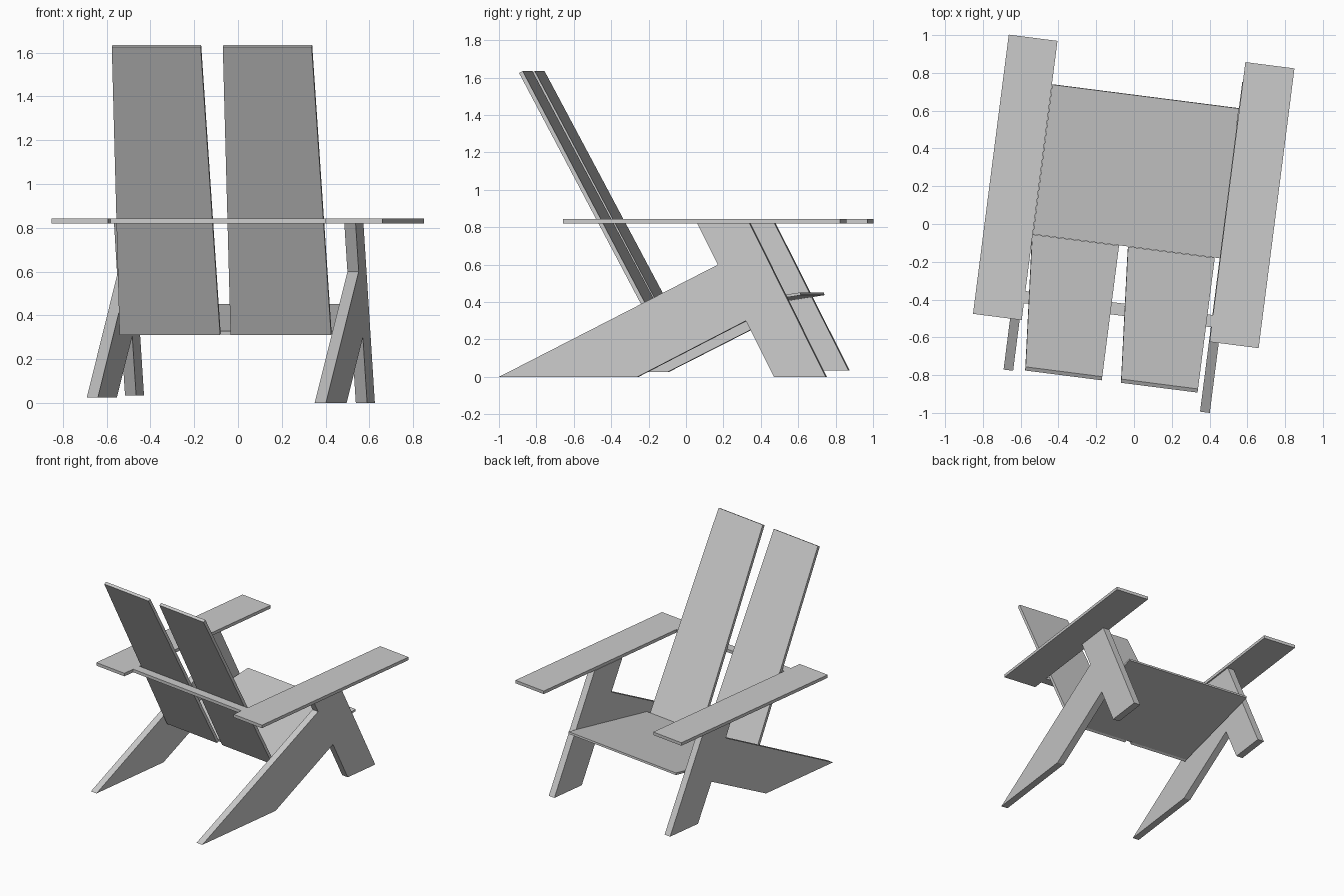
import bpy, bmesh
from math import radians
from mathutils import Vector, Matrix

if "Cube" in bpy.data.objects:
    bpy.data.objects.remove(bpy.data.objects["Cube"])

# The whole chair is turned slightly about the vertical axis
TURN = Matrix.Rotation(radians(-7.3), 4, 'Z')


def prism(name, pts, sweep):
    """Flat polygon swept along a vector into a closed board."""
    bm = bmesh.new()
    face = bm.faces.new([bm.verts.new(p) for p in pts])
    ext = bmesh.ops.extrude_face_region(bm, geom=[face], use_keep_orig=True)
    moved = [g for g in ext["geom"] if isinstance(g, bmesh.types.BMVert)]
    bmesh.ops.translate(bm, verts=moved, vec=Vector(sweep))
    bmesh.ops.recalc_face_normals(bm, faces=bm.faces)
    bm.transform(TURN)
    me = bpy.data.meshes.new(name)
    bm.to_mesh(me)
    bm.free()
    ob = bpy.data.objects.new(name, me)
    bpy.context.collection.objects.link(ob)
    return ob


def side_board(name, profile, x0, x1):
    """Side profile (y, z) swept across x."""
    return prism(name, [(x0, y, z) for y, z in profile], (x1 - x0, 0, 0))


def flat_board(name, x0, x1, y0, y1, z0=0.82, z1=0.843):
    return side_board(name, [(y0, z0), (y1, z0), (y1, z1), (y0, z1)], x0, x1)


# Side frames: long rear leg joined to a slanted front leg
side_board("right_side_frame",
           [(-0.941, 0), (-0.195, 0), (0.39, 0.30), (0.541, 0),
            (0.820, 0), (0.41, 0.82), (0.128, 0.82), (0.239, 0.60)],
           0.473, 0.525)
side_board("left_side_frame",
           [(-0.852, 0.025), (-0.170, 0.025), (0.385, 0.305), (0.523, 0.035),
            (0.807, 0.035), (0.409, 0.82), (0.128, 0.82), (0.239, 0.585)],
           -0.587, -0.536)

# Armrests and the rail that joins them behind the back
flat_board("left_armrest", -0.785, -0.525, -0.580, 0.910)
flat_board("right_armrest", 0.476, 0.738, -0.568, 0.925)
flat_board("back_rail", -0.525, 0.476, -0.490, -0.425)

# Seat panel, rising to the front
side_board("seat", [(-0.122, 0.328), (0.677, 0.452), (0.679, 0.437), (-0.120, 0.313)],
           -0.523, 0.473)

# Two identical tapered back slats, leaning back
for name, x in (("left_back_slat", 0.0), ("right_back_slat", 0.511)):
    prism(name,
          [(x - 0.527, -0.1235, 0.32), (x - 0.064, -0.1235, 0.32),
           (x - 0.064, -0.823, 1.635), (x - 0.473, -0.823, 1.635)],
          (0, -0.0195, -0.0103))
